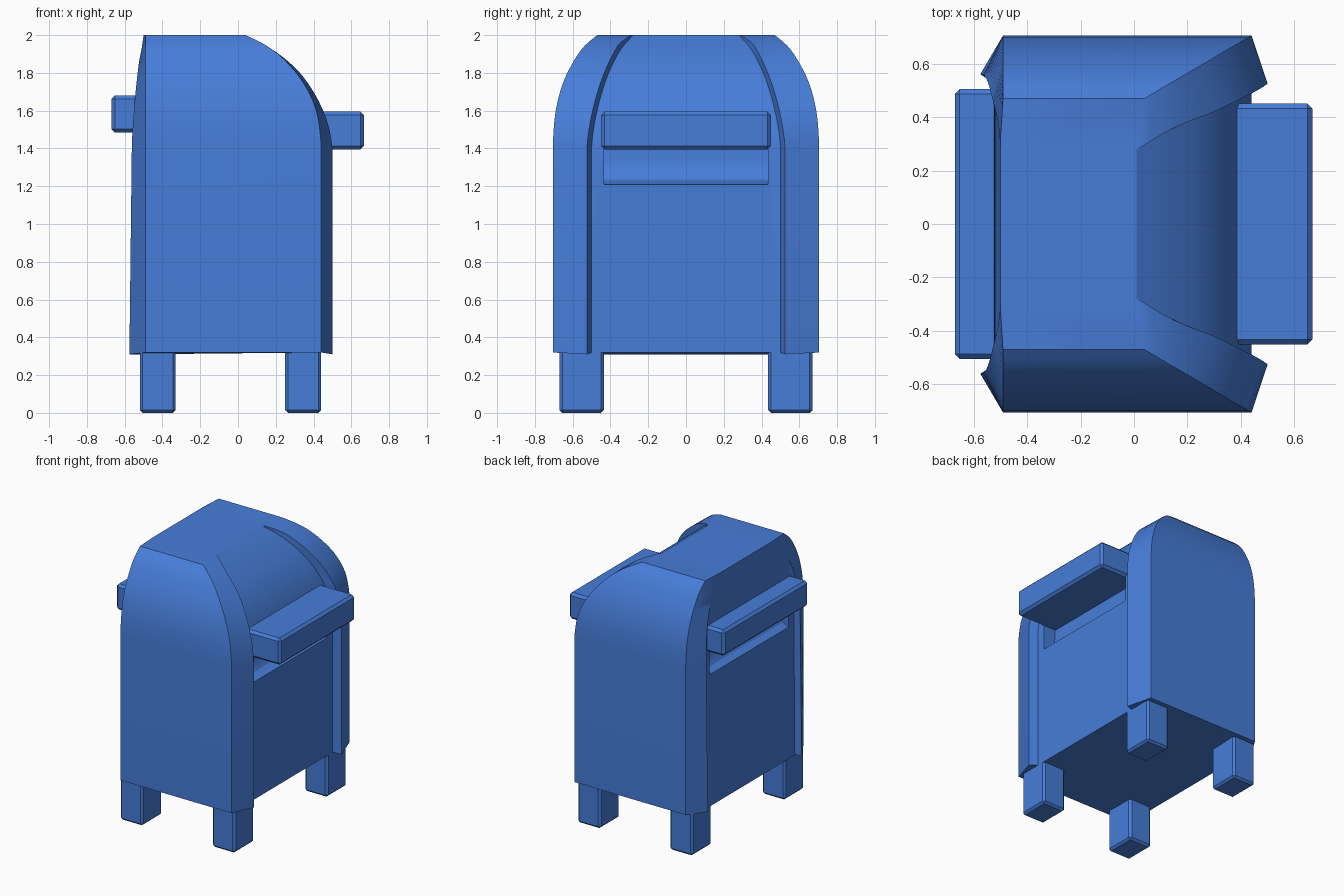
import bpy, bmesh, math
from mathutils import Vector

if "Cube" in bpy.data.objects:
    bpy.data.objects.remove(bpy.data.objects["Cube"])

blue = bpy.data.materials.new("mailbox blue")
blue.diffuse_color = (0.063, 0.205, 0.69, 1)
blue.use_nodes = True
blue.node_tree.nodes["Principled BSDF"].inputs["Base Color"].default_value = blue.diffuse_color


def make_object(name, bm):
    bmesh.ops.recalc_face_normals(bm, faces=bm.faces)
    mesh = bpy.data.meshes.new(name)
    bm.to_mesh(mesh)
    bm.free()
    ob = bpy.data.objects.new(name, mesh)
    mesh.materials.append(blue)
    bpy.context.collection.objects.link(ob)
    return ob


def activate(ob):
    bpy.ops.object.select_all(action='DESELECT')
    ob.select_set(True)
    bpy.context.view_layer.objects.active = ob


def box(name, lo, hi, bevel=0.018):
    lo, hi = Vector(lo), Vector(hi)
    bm = bmesh.new()
    bmesh.ops.create_cube(bm, size=1)
    for v in bm.verts:
        v.co = (lo + hi) / 2 + v.co * (hi - lo)
    bmesh.ops.bevel(bm, geom=list(bm.edges), offset=bevel, segments=1, affect='EDGES')
    return make_object(name, bm)


def smooth_rail(rows, steps=3):
    """Straight foot, then a rounded curve through the remaining rows."""
    pts = [Vector(r) for r in rows]
    ctrl = [pts[1] - Vector((0, 0, 0.15))] + pts[1:] + [2 * pts[-1] - pts[-2]]
    out = [pts[0]]
    for i in range(1, len(ctrl) - 2):
        a, b, c, d = ctrl[i - 1:i + 3]
        for s in range(steps):
            t = s / steps
            out.append(0.5 * (2 * b + (c - a) * t + (2 * a - 5 * b + 4 * c - d) * t**2
                              + (3 * b - a - 3 * c + d) * t**3))
    return out + [pts[-1]]


# Body rails (x, y, z) for one half, from foot to roof
front_edge = [(.44, .705, .32), (.44, .705, 1.42), (.415, .69, 1.6), (.345, .65, 1.75),
              (.245, .59, 1.87), (.15, .535, 1.945), (.04, .47, 2.0)]
front_ridge = [(.5, .525, .31), (.5, .525, 1.4), (.47, .505, 1.55), (.40, .468, 1.70),
               (.30, .42, 1.83), (.15, .36, 1.945), (.03, .29, 2.0)]
front_panel = [(.44, .5, .32), (.44, .5, 1.4), (.41, .485, 1.53), (.345, .45, 1.68),
               (.25, .405, 1.81), (.12, .345, 1.925), (.01, .28, 2.0)]
back_edge = [(-.49, y, z) for _, y, z in front_edge]
back_ridge = [(-.575, .56, .31), (-.562, .56, 1.42), (-.553, .545, 1.57), (-.54, .51, 1.72),
              (-.525, .45, 1.85), (-.51, .39, 1.93), (-.5, .31, 2.0)]
back_panel = [(x + d, y - .025, z) for (x, y, z), d in
              zip(back_ridge, (.04, .035, .025, .015, .006, .003, 0))]
rails = [smooth_rail(r) for r in
         (front_panel, front_ridge, front_edge, back_edge, back_ridge, back_panel)]

# Body: stacked rings, mirrored across y
bm = bmesh.new()
rings = []
for pts in zip(*rails):
    loop = list(pts) + [Vector((p.x, -p.y, p.z)) for p in reversed(pts)]
    rings.append([bm.verts.new(p) for p in loop])
n = len(rings[0])
for low, high in zip(rings, rings[1:]):
    for i in range(n):
        j = (i + 1) % n
        bm.faces.new((low[i], low[j], high[j], high[i]))
bm.faces.new(rings[-1])
bm.faces.new(rings[0])
body = make_object("body", bm)


# Mail slots: scooped recess below each ledge
def cut_slot(profile, half_width):
    bm = bmesh.new()
    ends = [[bm.verts.new((x, y, z)) for x, z in profile] for y in (-half_width, half_width)]
    m = len(profile)
    for i in range(m):
        j = (i + 1) % m
        bm.faces.new((ends[0][i], ends[0][j], ends[1][j], ends[1][i]))
    for e in ends:
        bm.faces.new(e)
    cutter = make_object("slot_cutter", bm)
    cutter.hide_render = True
    mod = body.modifiers.new("slot", 'BOOLEAN')
    mod.operation = 'DIFFERENCE'
    mod.solver = 'EXACT'
    mod.object = cutter
    activate(body)
    bpy.ops.object.modifier_apply(modifier=mod.name)
    bpy.data.objects.remove(cutter)


cut_slot([(.6, 1.21), (.43, 1.21), (.38, 1.235), (.35, 1.28), (.34, 1.34), (.34, 1.45), (.6, 1.45)], .435)
cut_slot([(-.7, 1.30), (-.53, 1.30), (-.48, 1.325), (-.45, 1.37), (-.44, 1.43), (-.44, 1.54), (-.7, 1.54)], .47)
activate(body)
bpy.ops.object.shade_smooth_by_angle(angle=math.radians(28))

# Ledges over the slots
box("front_ledge", (.28, -.45, 1.395), (.667, .45, 1.595))
box("back_ledge", (-.67, -.505, 1.485), (-.40, .505, 1.68))

# Legs
for label, x0, x1 in (("back", -.52, -.33), ("front", .25, .44)):
    for side, s in (("left", 1), ("right", -1)):
        ys = sorted((s * .435, s * .67))
        box(f"{label}_{side}_leg", (x0, ys[0], 0), (x1, ys[1], .36), 0.015)
